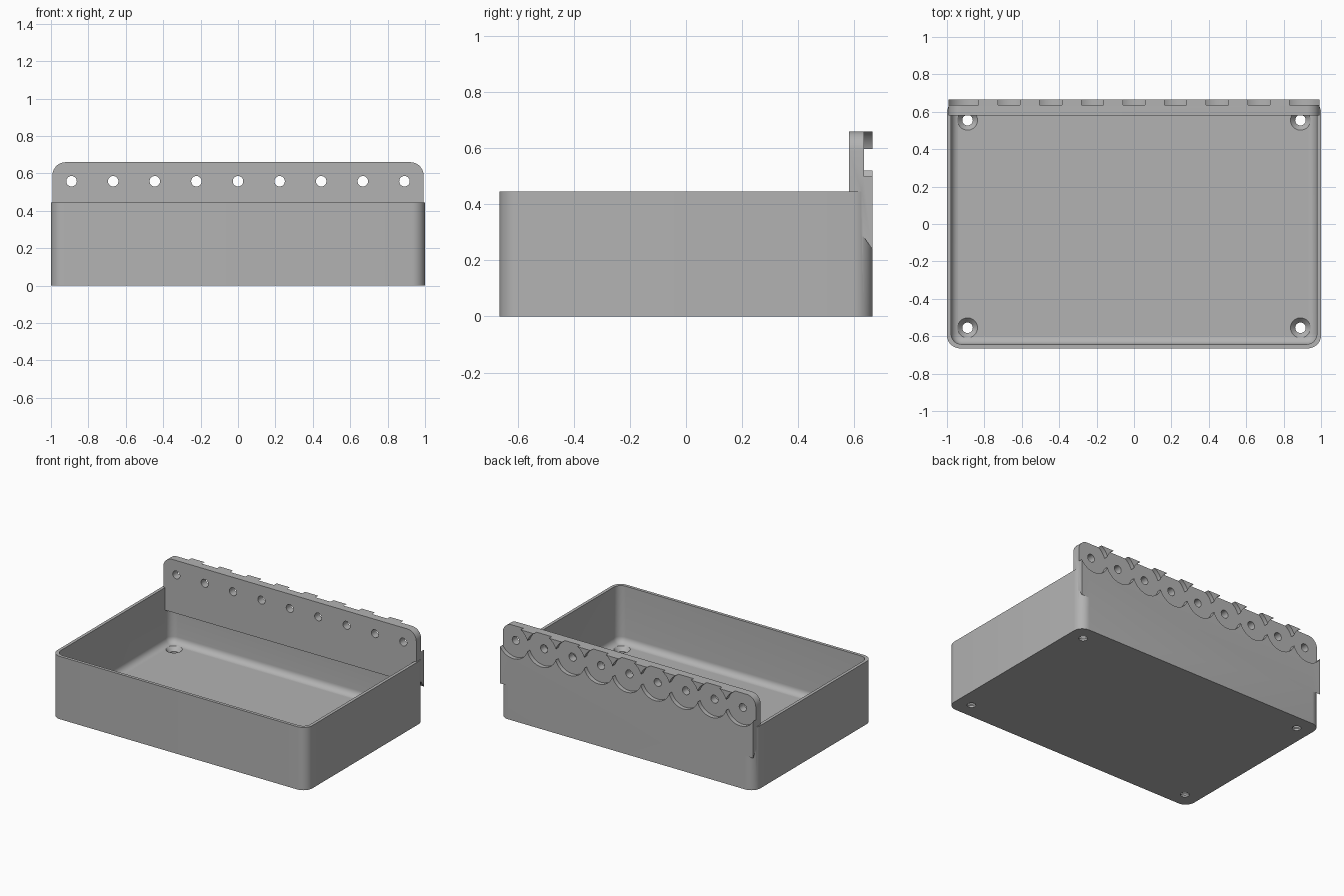
import bpy, bmesh, math
from mathutils import Vector, Matrix

if "Cube" in bpy.data.objects:
    bpy.data.objects.remove(bpy.data.objects["Cube"], do_unlink=True)

grey = bpy.data.materials.new("light_grey")
grey.use_nodes = True
grey.diffuse_color = (0.45, 0.45, 0.45, 1)
grey.node_tree.nodes["Principled BSDF"].inputs["Base Color"].default_value = grey.diffuse_color


def to_object(name, bm):
    bmesh.ops.recalc_face_normals(bm, faces=bm.faces)
    mesh = bpy.data.meshes.new(name)
    bm.to_mesh(mesh)
    bm.free()
    mesh.materials.append(grey)
    ob = bpy.data.objects.new(name, mesh)
    bpy.context.collection.objects.link(ob)
    return ob


def prism(name, points, travel, rounds):
    """Extrude a polygon, then round the edges chosen by each (rule, radius)."""
    bm = bmesh.new()
    face = bm.faces.new([bm.verts.new(p) for p in points])
    moved = bmesh.ops.extrude_face_region(bm, geom=[face])["geom"]
    bmesh.ops.translate(bm, vec=travel, verts=[v for v in moved if isinstance(v, bmesh.types.BMVert)])
    bmesh.ops.recalc_face_normals(bm, faces=bm.faces)
    for rule, radius in rounds:
        edges = [e for e in bm.edges if rule(e.verts[0].co, e.verts[1].co)]
        bmesh.ops.bevel(bm, geom=edges, offset=radius, segments=8, profile=0.5, affect='EDGES')
    return to_object(name, bm)


def tube(name, start, end, r1, r2=None):
    """Cylinder or cone running from start to end."""
    start, end = Vector(start), Vector(end)
    axis = end - start
    turn = axis.to_track_quat('Z', 'Y').to_matrix().to_4x4()
    bm = bmesh.new()
    bmesh.ops.create_cone(bm, cap_ends=True, segments=48, radius1=r1, radius2=r2 or r1,
                          depth=axis.length, matrix=Matrix.Translation((start + end) / 2) @ turn)
    return to_object(name, bm)


def combine(target, other, operation='DIFFERENCE'):
    mod = target.modifiers.new(other.name, 'BOOLEAN')
    mod.operation, mod.solver, mod.object = operation, 'EXACT', other
    bpy.context.view_layer.objects.active = target
    bpy.ops.object.modifier_apply(modifier=mod.name)
    bpy.data.objects.remove(other, do_unlink=True)


def rectangle(x, y, z):
    return [(-x, -y, z), (x, -y, z), (x, y, z), (-x, y, z)]


def upright(a, b):
    return abs(a.z - b.z) > 0.1


W, D, H = 1.0, 0.665, 0.445
WALL, FLOOR = 0.022, 0.04

# Tray with rounded corners and a filleted floor
tray = prism("tray", rectangle(W, D, 0), (0, 0, H), [(upright, 0.07)])
cavity = prism("cavity", rectangle(W - WALL, D - WALL, FLOOR), (0, 0, 0.6),
               [(upright, 0.055),
                (lambda a, b: max(a.z, b.z) < FLOOR + 0.001, 0.045)])
combine(tray, cavity)

# Raised back rail with a sloped lower edge and rounded top corners
profile = [(0.58, 0.285), (0.632, 0.285), (D, 0.238), (D, 0.66), (0.58, 0.66)]
RAIL = 0.992
rail = prism("rail", [(-RAIL, y, z) for y, z in profile], (2 * RAIL, 0, 0),
             [(lambda a, b: min(a.z, b.z) > 0.65 and abs(a.x - b.x) < 0.01, 0.07)])
combine(tray, rail, 'UNION')

# Row of round pockets and through holes along the rail
for i in range(-4, 5):
    x, z = i * 0.2225, 0.558
    combine(tray, tube("pocket", (x, 0.635, z), (x, 0.8, z), 0.118))
    combine(tray, tube("rail_hole", (x, 0.5, z), (x, 0.8, z), 0.028))

# Countersunk screw holes in the floor corners
for sx in (-1, 1):
    for sy in (-1, 1):
        x, y = sx * 0.89, sy * 0.555
        combine(tray, tube("screw_hole", (x, y, -0.1), (x, y, 0.1), 0.028))
        combine(tray, tube("countersink", (x, y, 0.012), (x, y, FLOOR + 0.002), 0.028, 0.055))

bpy.ops.object.select_all(action='DESELECT')
tray.select_set(True)
bpy.context.view_layer.objects.active = tray
bpy.ops.object.shade_smooth_by_angle(angle=math.radians(30))
